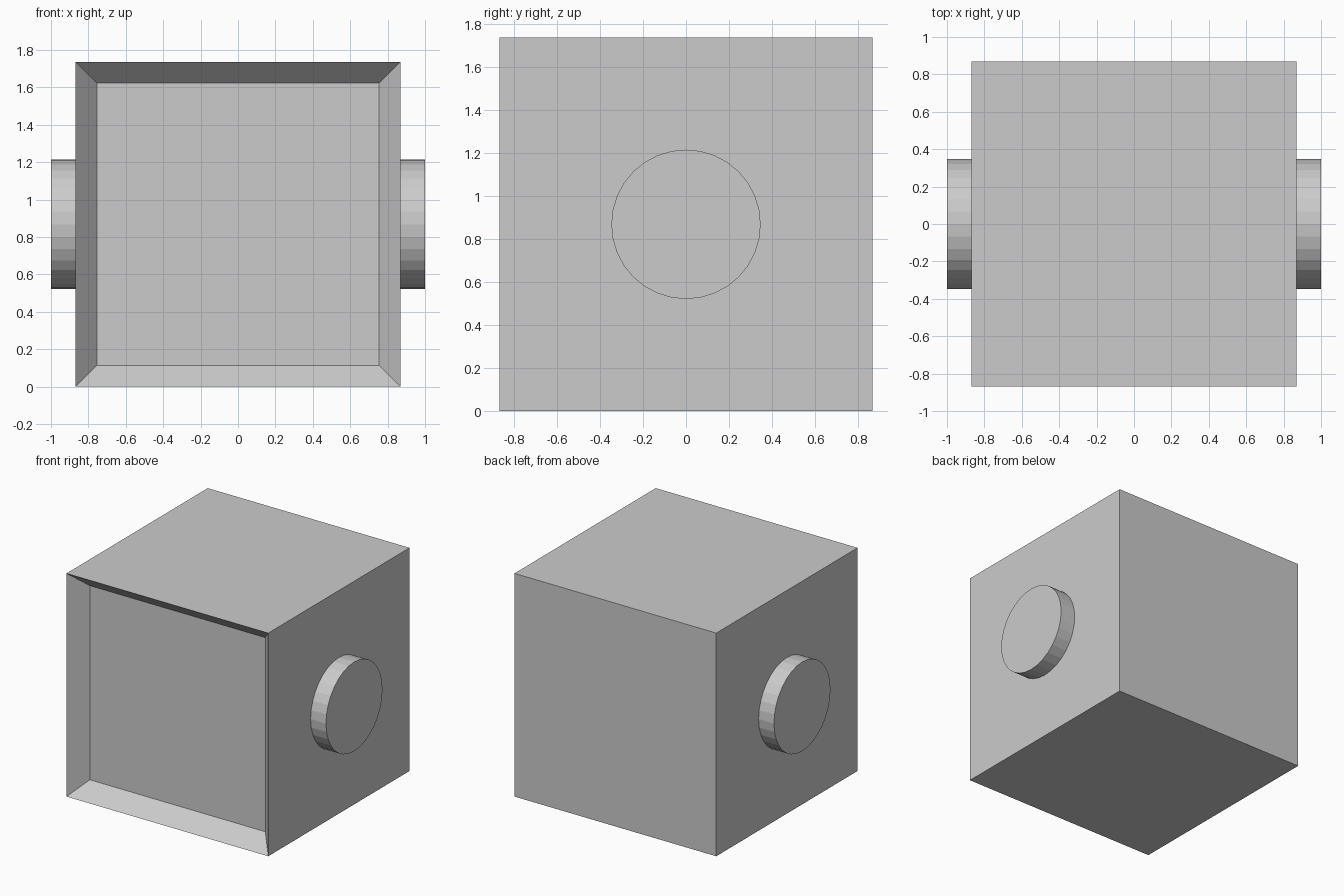
import bpy, bmesh
from math import pi
from mathutils import Matrix, Vector

if "Cube" in bpy.data.objects:
    bpy.data.objects.remove(bpy.data.objects["Cube"])

H = 0.868       # half the body side
INSET = 0.16    # width of the bevelled frame
DEPTH = 0.125   # depth of the front recess


def add_object(name, bm):
    mesh = bpy.data.meshes.new(name)
    bm.to_mesh(mesh)
    bm.free()
    obj = bpy.data.objects.new(name, mesh)
    bpy.context.collection.objects.link(obj)
    return obj


# Cube body with a sloped-wall screen recess in the front face
bm = bmesh.new()
bmesh.ops.create_cube(bm, size=2 * H, matrix=Matrix.Translation((0, 0, H)))
bm.normal_update()
front = min(bm.faces, key=lambda f: f.calc_center_median().y)
bmesh.ops.inset_individual(bm, faces=[front], thickness=INSET, depth=0)
bmesh.ops.translate(bm, verts=front.verts, vec=Vector((0, DEPTH, 0)))
add_object("body", bm)

# Round side caps, slightly embedded in the body
for side, name in ((1, "right_cap"), (-1, "left_cap")):
    inner, outer = H - 0.02, 1.0
    bm = bmesh.new()
    bmesh.ops.create_cone(
        bm, cap_ends=True, segments=32, radius1=0.347, radius2=0.347,
        depth=outer - inner,
        matrix=Matrix.Translation((side * (inner + outer) / 2, 0, H))
        @ Matrix.Rotation(pi / 2, 4, 'Y'))
    add_object(name, bm)
